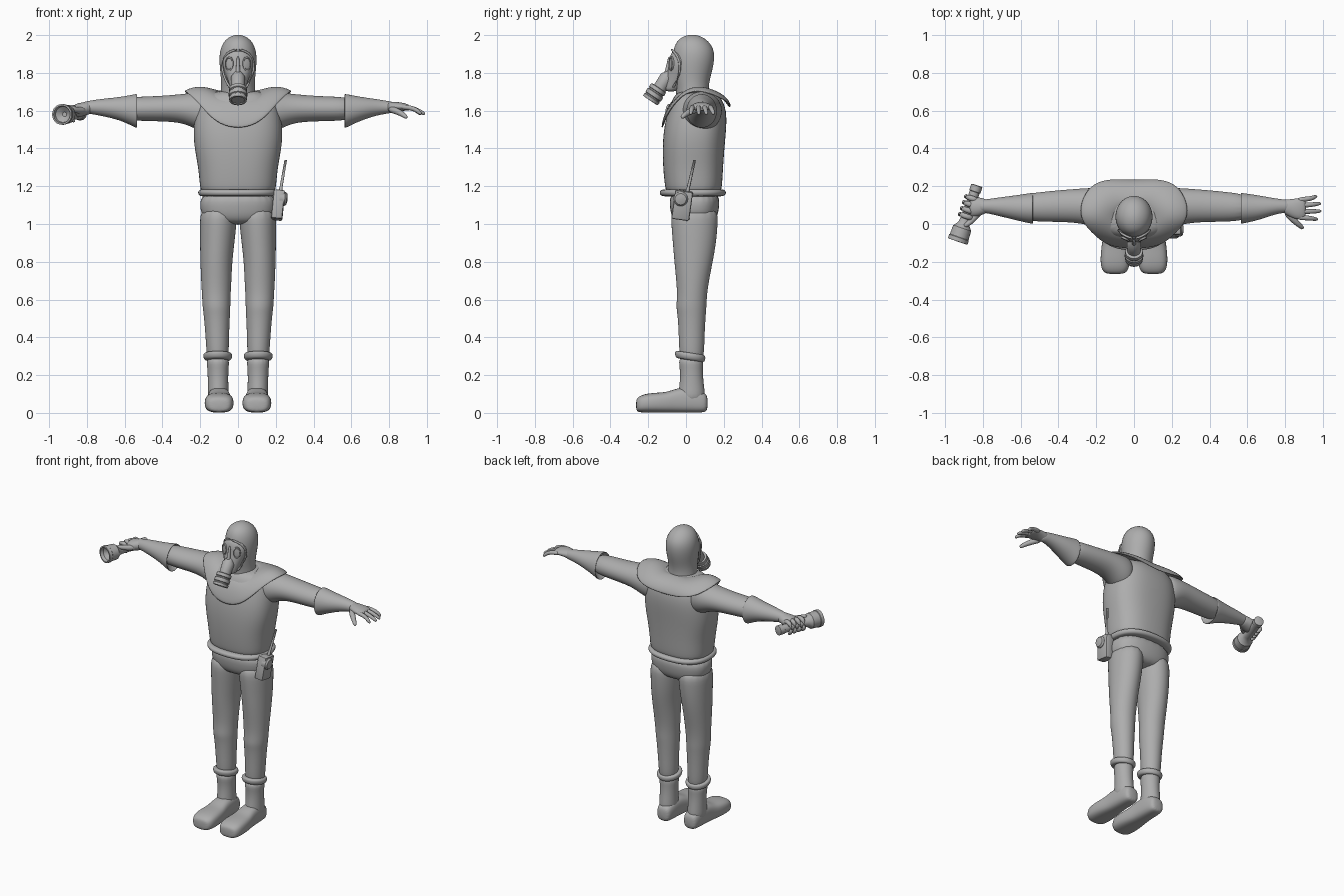
import bpy, bmesh, math
from mathutils import Vector as V, Matrix

grey = bpy.data.materials.new("suit grey")
grey.diffuse_color = (0.42, 0.42, 0.42, 1)


def finish(name, bm, sub=0, sharp=None):
    bmesh.ops.recalc_face_normals(bm, faces=bm.faces)
    me = bpy.data.meshes.new(name)
    bm.to_mesh(me)
    bm.free()
    me.materials.append(grey)
    for p in me.polygons:
        p.use_smooth = True
    if sharp:
        me.set_sharp_from_angle(angle=math.radians(sharp))
    ob = bpy.data.objects.new(name, me)
    bpy.context.collection.objects.link(ob)
    if sub:
        m = ob.modifiers.new("smooth", 'SUBSURF')
        m.levels = m.render_levels = sub
    return ob


def skin(name, rings, sub=2, sharp=None, caps=True):
    """Bridge equal rings of points into one surface."""
    bm = bmesh.new()
    vs = [[bm.verts.new(p) for p in r] for r in rings]
    n = len(vs[0])
    for a, b in zip(vs, vs[1:]):
        for i in range(n):
            j = (i + 1) % n
            bm.faces.new((a[i], a[j], b[j], b[i]))
    if caps:
        bm.faces.new(vs[0])
        bm.faces.new(vs[-1])
    return finish(name, bm, sub, sharp)


def loft(name, axis, sections, side=1, power=2.0, n=16, shear=0.0, **kw):
    """Sections are (position on axis, two centre values, two radii)."""
    rings = []
    for t, c1, c2, r1, r2 in sections:
        ring = []
        for i in range(n):
            a = 2 * math.pi * i / n
            c, s = math.cos(a), math.sin(a)
            p = c1 + r1 * math.copysign(abs(c) ** (2 / power), c)
            q = c2 + r2 * math.copysign(abs(s) ** (2 / power), s)
            x, y, z = {'x': (t, p, q), 'y': (p, t, q), 'z': (p, q, t)}[axis]
            ring.append(V((side * x, y, z + shear * (q - c2))))
        rings.append(ring)
    return skin(name, rings, **kw)


def circle(c, d, r, n):
    u = d.cross(V((0, 0, 1)) if abs(d.z) < 0.9 else V((1, 0, 0))).normalized()
    v = d.cross(u).normalized()
    return [c + r * (u * math.cos(2 * math.pi * i / n) + v * math.sin(2 * math.pi * i / n))
            for i in range(n)]


def lathe(name, origin, direction, profile, n=24):
    o, d = V(origin), V(direction).normalized()
    return skin(name, [circle(o + d * s, d, r, n) for s, r in profile], sub=0, sharp=35)


def sweep(name, pts, radii, n=8, sub=1):
    pts = [V(p) for p in pts]
    rings = []
    for i, p in enumerate(pts):
        d = (pts[min(i + 1, len(pts) - 1)] - pts[max(i - 1, 0)]).normalized()
        rings.append(circle(p, d, radii[i], n))
    return skin(name, rings, sub)


# Hood over the head
loft("hood", 'z', [(1.62, 0, .04, .10, .10), (1.70, 0, .035, .092, .085), (1.76, 0, .03, .091, .096),
                   (1.82, 0, .035, .098, .109), (1.88, 0, .04, .102, .114), (1.93, 0, .04, .095, .108),
                   (1.97, 0, .035, .074, .084), (1.993, 0, .033, .042, .05), (2.002, 0, .033, .012, .014)])

# Gas mask: face piece, snout, canister and eye lenses
loft("mask_face", 'z', [(1.92, 0, -.03, .045, .035), (1.905, 0, -.03, .066, .05), (1.87, 0, -.03, .084, .060),
                        (1.83, 0, -.03, .082, .062), (1.78, 0, -.04, .062, .066),
                        (1.73, 0, -.065, .044, .052), (1.70, 0, -.08, .034, .036)])
rim = [(0, -.078, 1.925), (.045, -.066, 1.915), (.076, -.042, 1.885), (.087, -.03, 1.84),
       (.078, -.035, 1.79), (.058, -.055, 1.745), (.04, -.07, 1.72)]
lathe("mask_snout", (0, -.085, 1.80), (0, -.55, -.83), [(0, .02), (.03, .038), (.075, .036), (.10, .036)])
lathe("mask_canister", (0, -.143, 1.722), (0, -.55, -.83),
      [(0, .036), (.003, .046), (.022, .048), (.025, .043), (.031, .043), (.034, .049),
       (.055, .049), (.058, .044), (.063, .044), (.066, .048), (.082, .046), (.083, .036), (.078, .034)])
sweep("mask_nose_ridge", [(0, -.088, 1.89), (0, -.093, 1.84), (0, -.106, 1.79), (0, -.118, 1.75)],
      [.008, .010, .014, .016])
for s in (1, -1):
    sweep("hood_opening_rim", [(s * x, y, z) for x, y, z in rim], [.007] * len(rim))
    out = V((s * .42, -.9, .05)).normalized()
    ob = lathe("eye_lens", (0, 0, 0), out, [(-.012, .024), (.005, .024), (.007, .020), (.003, .018), (.005, .008)])
    ob.data.transform(Matrix.Translation((s * .046, -.078, 1.848)) @ Matrix.Diagonal((1, 1, 1.6, 1)))

# Collar cape over the shoulders, half rings from front to back
outer = [(0, -.138, 1.50), (.10, -.132, 1.525), (.17, -.105, 1.59), (.23, -.05, 1.665), (.29, .02, 1.715),
         (.29, .12, 1.705), (.235, .215, 1.66), (.14, .248, 1.63), (0, .238, 1.615)]
middle = [(0, -.105, 1.62), (.07, -.098, 1.63), (.12, -.07, 1.66), (.17, -.02, 1.71), (.20, .04, 1.742),
          (.19, .11, 1.738), (.145, .175, 1.71), (.08, .205, 1.69), (0, .205, 1.685)]
inner = [(0, -.05, 1.68), (.04, -.042, 1.68), (.07, -.02, 1.68), (.082, .01, 1.685), (.086, .04, 1.69),
         (.082, .07, 1.70), (.07, .095, 1.705), (.04, .115, 1.71), (0, .118, 1.71)]
full = lambda h: [V(p) for p in h] + [V((-x, y, z)) for x, y, z in h[-2:0:-1]]
cape = skin("collar_cape", [full(outer), full(middle), full(inner)], sub=0, caps=False)
m = cape.modifiers.new("thickness", 'SOLIDIFY')
m.thickness, m.offset = .016, -1
m = cape.modifiers.new("smooth", 'SUBSURF')
m.levels = m.render_levels = 2

# Jacket, belt and hips
loft("jacket", 'z', [(1.15, 0, .04, .19, .14), (1.19, 0, .04, .203, .152), (1.30, 0, .037, .211, .160),
                     (1.42, 0, .04, .236, .166), (1.52, 0, .05, .238, .166), (1.60, 0, .06, .225, .155),
                     (1.67, 0, .06, .20, .13), (1.71, 0, .05, .12, .085)], power=2.5, n=24)
loft("belt", 'z', [(1.145, 0, .036, .19, .14), (1.148, 0, .036, .205, .168), (1.16, 0, .036, .213, .177),
                   (1.172, 0, .036, .213, .177), (1.182, 0, .036, .205, .168), (1.185, 0, .036, .19, .14)],
     power=2.4, n=24)
loft("trouser_hips", 'z', [(.995, 0, .045, .11, .085), (1.03, 0, .045, .19, .12), (1.09, 0, .045, .204, .133),
                           (1.18, 0, .045, .20, .135)], power=2.4, n=24)

for s, word in ((1, "left"), (-1, "right")):
    # Legs
    loft(word + "_trouser_leg", 'z',
         [(.26, .107, .03, .052, .058), (.33, .108, .03, .061, .068), (.42, .110, .03, .064, .070),
          (.52, .112, .03, .071, .076), (.56, .114, .028, .075, .082), (.62, .115, .032, .077, .080),
          (.70, .115, .035, .082, .088), (.80, .115, .04, .086, .104), (.90, .110, .045, .093, .117),
          (1.0, .105, .045, .099, .126), (1.10, .10, .045, .10, .128)], side=s)
    # Boots: shaft, top band and foot
    loft(word + "_boot_shaft", 'z', [(.05, .105, .03, .058, .075), (.12, .105, .03, .056, .07),
                                     (.18, .106, .03, .055, .062), (.24, .106, .028, .057, .062),
                                     (.30, .107, .025, .065, .070)], side=s)
    loft(word + "_boot_band", 'z', [(.278, .107, .022, .055, .06), (.28, .107, .022, .071, .076),
                                    (.296, .107, .022, .079, .083), (.314, .107, .022, .078, .082),
                                    (.32, .107, .022, .064, .07)], side=s, shear=-.15)
    loft(word + "_boot_foot", 'y',
         [(.116, .10, .052, .038, .042), (.09, .10, .056, .052, .055), (.03, .10, .07, .058, .07),
          (-.05, .10, .066, .062, .066), (-.10, .10, .055, .070, .055), (-.16, .10, .054, .078, .054),
          (-.22, .10, .051, .078, .050), (-.25, .10, .045, .066, .042), (-.265, .10, .042, .045, .030)],
         side=s, power=2.8)
    # Sleeve and flared glove cuff
    loft(word + "_sleeve", 'x', [(.13, .075, 1.59, .10, .11), (.19, .085, 1.595, .108, .112),
                                 (.25, .093, 1.605, .099, .090), (.31, .096, 1.612, .091, .076),
                                 (.40, .095, 1.611, .085, .069), (.50, .09, 1.61, .08, .066),
                                 (.62, .088, 1.61, .066, .060)], side=s)
    o = 0 if s > 0 else -.03
    loft(word + "_glove_cuff", 'x',
         [(.60 + o, .085, 1.605, .055, .055), (.575 + o, .083, 1.60, .074, .080), (.562 + o, .083, 1.598, .081, .090),
          (.568 + o, .083, 1.598, .084, .093), (.61 + o, .084, 1.605, .076, .077), (.67 + o, .087, 1.612, .064, .059),
          (.73, .092, 1.618, .047, .045), (.79, .095, 1.618, .035, .034), (.83, .092, 1.618, .035, .028)], side=s)

# Open hand
loft("open_palm", 'x', [(.78, .095, 1.617, .034, .032), (.82, .085, 1.62, .046, .028), (.86, .08, 1.622, .057, .023),
                        (.895, .08, 1.618, .056, .019), (.91, .08, 1.614, .045, .013)])
for y0, y1, tip in ((.125, .145, .968), (.096, .108, .988), (.065, .068, .99), (.036, .025, .972)):
    sweep("open_finger", [(.86, y0, 1.62), (.90, y0 * .7 + y1 * .3, 1.618), (.94, (y0 + y1) / 2, 1.608),
                          (tip - .01, y1, 1.588), (tip, y1, 1.58)], [.014, .0145, .0135, .011, .006])
sweep("open_thumb", [(.80, .07, 1.61), (.835, .03, 1.60), (.865, .002, 1.585), (.888, -.018, 1.568),
                     (.895, -.024, 1.562)], [.02, .02, .016, .013, .007])

# Flashlight
base, d = V((-.83, .205, 1.58)), V((-.326, -.945, 0))
lathe("flashlight", base, d,
      [(0, .024), (.003, .031), (.035, .031), (.038, .027), (.19, .027), (.215, .031), (.235, .046), (.24, .050),
       (.29, .052), (.293, .055), (.314, .055), (.315, .046), (.295, .042), (.27, .012)])

# Gripping hand around the flashlight
loft("grip_palm", 'x', [(.77, .095, 1.617, .034, .032), (.80, .093, 1.613, .044, .036), (.83, .09, 1.605, .054, .038),
                        (.855, .088, 1.60, .054, .038), (.872, .088, 1.60, .045, .030)], side=-1)
p, up = V((.945, -.326, 0)), V((0, 0, 1))
for k in range(4):
    c = base + d * (.075 + .033 * k)
    arc = [c + .041 * (p * math.cos(a) + up * math.sin(a)) for a in (math.radians(30 + 38 * i) for i in range(7))]
    sweep("grip_finger", arc, [.014, .016, .016, .0155, .015, .013, .008])
sweep("grip_thumb", [(-.80, .08, 1.605), (-.835, .045, 1.60), (-.86, .015, 1.605), (-.885, -.005, 1.612),
                     (-.90, -.012, 1.612)], [.02, .02, .017, .014, .008])

# Meter box on the belt with knob and antenna
bm = bmesh.new()
bmesh.ops.create_cube(bm, size=1, matrix=Matrix.Translation((.212, -.02, 1.10)) @ Matrix.Rotation(.14, 4, 'X').inverted()
                      @ Matrix.Rotation(.10, 4, 'Y') @ Matrix.Diagonal((.06, .095, .155, 1)))
bmesh.ops.bevel(bm, geom=bm.edges[:], offset=.01, segments=2, affect='EDGES', profile=.5)
finish("meter_box", bm, 0, 40)
lathe("meter_knob", (.22, -.028, 1.135), (1, 0, -.1), [(0, .038), (.028, .038), (.038, .030), (.042, .012)])
lathe("meter_antenna", (.222, .005, 1.16), (.03, .04, .175), [(0, .011), (.03, .010), (.035, .008), (.185, .007)], n=10)
